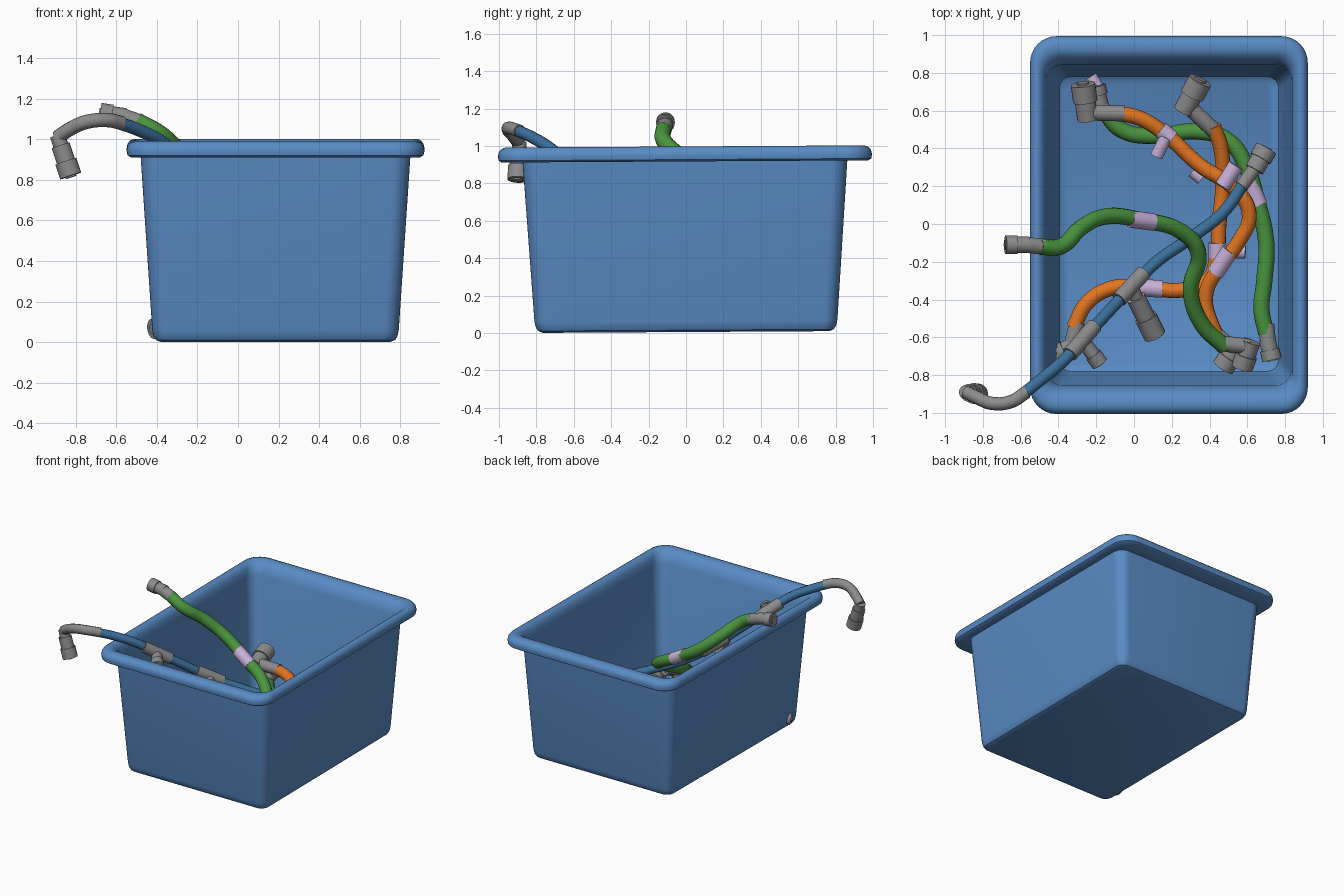
import bpy
import bmesh
import math
from mathutils import Vector

cube = bpy.data.objects.get("Cube")
if cube:
    bpy.data.objects.remove(cube, do_unlink=True)


def make_material(name, red, green, blue):
    mat = bpy.data.materials.new(name)
    mat.use_nodes = True
    mat.diffuse_color = (red, green, blue, 1)
    shader = next(n for n in mat.node_tree.nodes if n.type == "BSDF_PRINCIPLED")
    shader.inputs["Base Color"].default_value = (red, green, blue, 1)
    return mat


TUB_BLUE = make_material("tub blue", 0.1, 0.26, 0.56)
GREY = make_material("fitting grey", 0.26, 0.26, 0.26)
GREEN = make_material("hose green", 0.07, 0.3, 0.05)
ORANGE = make_material("hose orange", 0.76, 0.18, 0.015)
STEEL = make_material("hose steel blue", 0.045, 0.16, 0.33)
LILAC = make_material("sleeve lilac", 0.58, 0.44, 0.7)


def finish(obj, material):
    """Give a mesh object its colour and smooth shading with sharp rims."""
    obj.data.materials.clear()
    obj.data.materials.append(material)
    for face in obj.data.polygons:
        face.use_smooth = True
    obj.data.set_sharp_from_angle(angle=math.radians(35))
    return obj


def new_object(name, data):
    obj = bpy.data.objects.new(name, data)
    bpy.context.scene.collection.objects.link(obj)
    return obj


def rod(name, start, end, radius, material):
    """Straight cylinder between two points."""
    start, end = Vector(start), Vector(end)
    axis = end - start
    bm = bmesh.new()
    bmesh.ops.create_cone(bm, cap_ends=True, segments=24, radius1=radius,
                          radius2=radius, depth=axis.length)
    mesh = bpy.data.meshes.new(name)
    bm.to_mesh(mesh)
    bm.free()
    obj = new_object(name, mesh)
    obj.location = (start + end) / 2
    obj.rotation_mode = "QUATERNION"
    obj.rotation_quaternion = axis.to_track_quat("Z", "Y")
    return finish(obj, material)


def hose(name, path, radius, material):
    """Round tube along a smooth path."""
    curve = bpy.data.curves.new(name, "CURVE")
    curve.dimensions = "3D"
    curve.bevel_depth = radius
    curve.bevel_resolution = 4
    curve.resolution_u = 8
    curve.use_fill_caps = True
    spline = curve.splines.new("BEZIER")
    spline.bezier_points.add(len(path) - 1)
    for point, place in zip(spline.bezier_points, path):
        point.co = place
        point.handle_left_type = point.handle_right_type = "AUTO"
    obj = new_object(name, curve)
    bpy.ops.object.select_all(action="DESELECT")
    obj.select_set(True)
    bpy.context.view_layer.objects.active = obj
    bpy.ops.object.convert(target="MESH")
    return finish(bpy.context.view_layer.objects.active, material)


def fitting(name, neck_start, neck_end, nut_end, neck=0.042, nut=0.06):
    """Hose end: plain neck, then a stepped nut with a small open stub."""
    rod(name + "_neck", neck_start, neck_end, neck, GREY)
    a, b = Vector(neck_end), Vector(nut_end)
    rod(name + "_body", a.lerp(b, -0.25), a.lerp(b, 0.45), nut * 0.85, GREY)
    rod(name + "_nut", a.lerp(b, 0.4), b, nut, GREY)
    rod(name + "_stub", b, a.lerp(b, 1.06), nut * 0.5, GREY)


def rounded_loop(bm, half_x, half_y, radius, z, steps=8):
    """Ring of vertices around a rounded rectangle."""
    ring = []
    for quarter, (sx, sy) in enumerate(((1, 1), (-1, 1), (-1, -1), (1, -1))):
        for i in range(steps + 1):
            turn = (quarter + i / steps) * math.pi / 2
            ring.append(bm.verts.new((sx * (half_x - radius) + radius * math.cos(turn),
                                      sy * (half_y - radius) + radius * math.sin(turn), z)))
    return ring


def build_tub():
    # outside from the floor up, over the rim, and down the inside
    sections = (
        (.565, .765, .04, 0), (.59, .79, .06, .01), (.602, .803, .07, .03),
        (.608, .81, .075, .06), (.665, .868, .085, .912),
        (.715, .98, .12, .912), (.73, .996, .135, .922), (.735, 1, .14, .945),
        (.73, .995, .135, .967), (.718, .98, .125, .984), (.7, .96, .11, .992),
        (.688, .92, .1, .99), (.672, .9, .095, .978), (.655, .875, .09, .955),
        (.648, .85, .085, .9),
        (.592, .792, .07, .08), (.58, .78, .06, .045), (.55, .75, .04, .025),
    )
    bm = bmesh.new()
    rings = [rounded_loop(bm, *section) for section in sections]
    for low, high in zip(rings, rings[1:]):
        for i in range(len(low)):
            j = (i + 1) % len(low)
            bm.faces.new((low[i], low[j], high[j], high[i]))
    bm.faces.new(rings[0][::-1])
    bm.faces.new(rings[-1])
    mesh = bpy.data.meshes.new("tub")
    bm.to_mesh(mesh)
    bm.free()
    tub = new_object("tub", mesh)
    tub.location = (.185, 0, .005)
    tub.rotation_euler.x = .006
    finish(tub, TUB_BLUE)


build_tub()

# Green hose resting over the side rim
hose("upper_green_hose", (
    (-.5, -.12, 1.09), (-.39, -.12, 1.03), (-.28, -.02, .93), (-.15, .04, .82),
    (.04, .02, .7), (.25, -.04, .58), (.34, -.15, .5), (.3, -.35, .4),
    (.36, -.53, .3), (.48, -.65, .22)), .043, GREEN)
rod("upper_green_sleeve", (-.02, .027, .735), (.1, .01, .665), .046, LILAC)
fitting("upper_green_top", (-.48, -.12, 1.08), (-.58, -.11, 1.115), (-.68, -.11, 1.13), nut=.05)
fitting("upper_green_low", (.45, -.63, .23), (.61, -.65, .2), (.57, -.76, .17))

# Long orange hose
hose("upper_orange_hose", (
    (-.07, .585, .36), (.03, .56, .35), (.16, .48, .33), (.35, .31, .32),
    (.54, .18, .32), (.61, .05, .3), (.55, -.1, .27), (.45, -.23, .24),
    (.38, -.38, .2), (.41, -.53, .18), (.47, -.64, .16)), .04, ORANGE)
fitting("upper_orange_back", (-.05, .585, .36), (-.25, .59, .36), (-.27, .74, .4), nut=.065)
fitting("upper_orange_front", (.44, -.59, .17), (.53, -.67, .16), (.47, -.76, .14))
rod("upper_orange_sleeve", (.51, -.14, .26), (.43, -.26, .23), .046, LILAC)
rod("upper_orange_band", (.14, .5, .335), (.2, .45, .33), .046, LILAC)
rod("upper_orange_tab", (.17, .46, .35), (.12, .36, .33), .034, LILAC)

# Lower orange hose along the floor
hose("lower_orange_hose", (
    (.42, .52, .25), (.46, .4, .21), (.47, .2, .15), (.45, 0, .13),
    (.44, -.15, .12), (.39, -.3, .12), (.25, -.35, .12), (.05, -.335, .12),
    (-.12, -.34, .11), (-.25, -.42, .1), (-.32, -.55, .09)), .04, ORANGE)
fitting("lower_orange_back", (.44, .48, .23), (.28, .63, .28), (.35, .76, .32), nut=.065)
fitting("lower_orange_front", (-.3, -.52, .09), (-.33, -.64, .08), (-.42, -.7, .065), nut=.05)
rod("lower_orange_sleeve", (.02, -.335, .12), (.15, -.345, .12), .046, LILAC)
rod("lower_orange_band", (.44, -.1, .125), (.44, -.18, .12), .046, LILAC)
rod("lower_orange_tab", (.42, -.14, .13), (.59, -.15, .14), .034, LILAC)
rod("lower_orange_clip", (.36, .24, .13), (.31, .28, .13), .034, LILAC)

# Lower green hose along the far wall
hose("lower_green_hose", (
    (-.16, .6, .24), (-.07, .5, .22), (.1, .465, .2), (.33, .49, .18),
    (.5, .44, .17), (.6, .29, .16), (.65, .13, .15), (.7, -.1, .13),
    (.69, -.3, .12), (.675, -.45, .11), (.7, -.58, .1)), .043, GREEN)
fitting("lower_green_back", (-.14, .57, .24), (-.19, .65, .25), (-.21, .73, .26))
fitting("lower_green_front", (.7, -.53, .1), (.71, -.63, .1), (.73, -.72, .1), nut=.052)
rod("lower_green_sleeve", (.61, .23, .16), (.66, .1, .15), .047, LILAC)
rod("lower_green_tab", (.47, .2, .37), (.54, .31, .38), .042, LILAC)
rod("lower_green_end_tab", (-.23, .78, .25), (-.18, .7, .25), .035, LILAC)

# Thin blue hose leaving over the front corner
hose("thin_blue_hose", (
    (-.6, -.91, 1.085), (-.5, -.83, 1.05), (-.38, -.73, .99), (-.28, -.62, .9),
    (-.15, -.48, .79), (0, -.32, .66), (.12, -.2, .58), (.32, -.06, .5),
    (.48, .07, .45), (.6, .25, .42)), .032, STEEL)
hose("thin_blue_elbow", (
    (-.57, -.89, 1.08), (-.65, -.94, 1.095), (-.75, -.95, 1.085),
    (-.83, -.92, 1.05), (-.89, -.89, 1.01)), .035, GREY)
fitting("thin_blue_outer", (-.89, -.89, 1.02), (-.865, -.895, .94), (-.825, -.9, .82), .038, .055)
fitting("thin_blue_inner", (.57, .2, .43), (.65, .31, .41), (.7, .4, .4), .036)

# Grey joints and side branches on the thin hose
rod("middle_joint", (-.08, -.4, .725), (.05, -.26, .625), .042, GREY)
fitting("middle_branch", (-.01, -.33, .67), (.03, -.43, .62), (.11, -.59, .55), .034)
rod("corner_joint", (-.34, -.69, .955), (-.21, -.54, .84), .042, GREY)
fitting("corner_branch", (-.29, -.61, .9), (-.24, -.66, .88), (-.18, -.74, .86), .034, .045)
